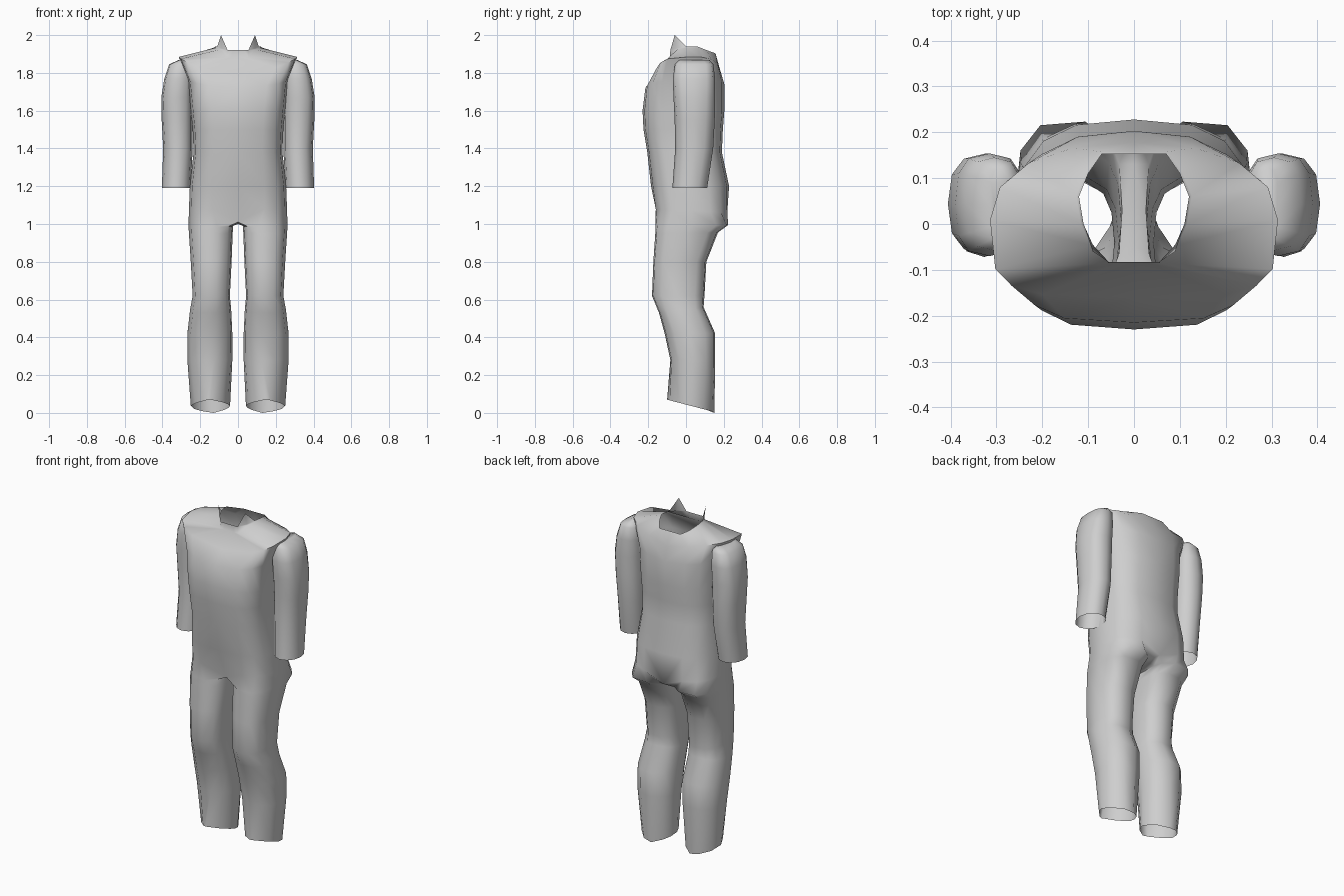
import bpy, bmesh
from math import sin, cos, radians, copysign

cube = bpy.data.objects.get("Cube")
if cube:
    bpy.data.objects.remove(cube)

grey = bpy.data.materials.new("cloth_grey")
grey.use_nodes = True
colour = (0.62, 0.62, 0.62, 1)
grey.diffuse_color = colour
grey.node_tree.nodes["Principled BSDF"].inputs["Base Color"].default_value = colour


def rounded(angle, x0, x1, y0, y1, front, back):
    """Point on an oval; -90 degrees is the front, 0 the outer side.
    The front and back powers run from boxy (low) to diamond (high)."""
    c, s = cos(radians(angle)), sin(radians(angle))
    power = front if s < 0 else back
    c = copysign(abs(c) ** power, c) if abs(c) > 1e-6 else 0
    s = copysign(abs(s) ** power, s) if abs(s) > 1e-6 else 0
    return (x0 + x1 + (x1 - x0) * c) / 2, (y0 + y1 + (y1 - y0) * s) / 2


def bridge(bm, a, b, closed):
    for i in range(len(a) if closed else len(a) - 1):
        j = (i + 1) % len(a)
        bm.faces.new((a[i], a[j], b[j], b[i]))


def finish(bm, name, sharp):
    bmesh.ops.recalc_face_normals(bm, faces=bm.faces)
    mesh = bpy.data.meshes.new(name)
    bm.to_mesh(mesh)
    bm.free()
    mesh.materials.append(grey)
    ob = bpy.data.objects.new(name, mesh)
    bpy.context.collection.objects.link(ob)
    mirror = ob.modifiers.new("mirror", "MIRROR")
    mirror.use_clip = True
    bpy.ops.object.select_all(action="DESELECT")
    ob.select_set(True)
    bpy.context.view_layer.objects.active = ob
    bpy.ops.object.shade_smooth_by_angle(angle=radians(sharp))


# Suit: half of the torso and one leg, mirrored
bm = bmesh.new()
torso_angles = [-90 + 22.5 * i for i in range(9)]
leg_angles = [-135 + 33.75 * i for i in range(9)] + [157.5, 180, 202.5]

# Neck opening, from front to back, with a low stand at the front
neck_points = [(0, -.083, 1.92), (.03, -.083, 1.92), (.055, -.083, 1.92),
               (.09, -.045, 1.93), (.11, 0, 1.94), (.12, .06, 1.94),
               (.1, .11, 1.92), (.07, .153, 1.905), (0, .153, 1.905)]
neck = [bm.verts.new(p) for p in neck_points]
collar = [bm.verts.new((x * 1.05, y * 1.03, z - (.038 if y < -.05 else .006)))
          for x, y, z in neck_points]
bridge(bm, neck, collar, False)

# Collar point
tip = bm.verts.new((.09, -.06, 2.0))
bm.faces.new((neck[2], neck[3], tip))
bm.faces.new((neck[3], neck[4], tip))

# Torso: front height, back height, side lift, half width, front, back, powers
torso = [(1.80, 1.825, .072, .314, -.16, .178, .47, .9),
         (1.72, 1.74, .03, .265, -.215, .203, .58, .8),
         (1.60, 1.60, 0, .25, -.23, .203, .62, .75),
         (1.50, 1.50, 0, .24, -.225, .195, .62, .72),
         (1.38, 1.38, 0, .235, -.205, .19, .62, .7),
         (1.20, 1.20, 0, .255, -.185, .228, .62, .74),
         (1.08, 1.06, 0, .26, -.17, .23, .65, .74)]
previous = collar
for zf, zb, lift, w, yf, yb, front, back in torso:
    ring = []
    for a in torso_angles:
        x, y = rounded(a, -w, w, yf, yb, front, back)
        z = zf + (zb - zf) * (1 + sin(radians(a))) / 2 + lift * cos(radians(a))
        ring.append(bm.verts.new((x, y, z)))
    bridge(bm, previous, ring, False)
    previous = ring

# Crotch: drop the middle and add the strip between the legs
previous[0].co.yz = (-.11, 1.01)
previous[-1].co.yz = (.215, 1.01)
crotch = [bm.verts.new((0, y, 1.0)) for y in (.13, .04, -.05)]
previous = previous + crotch

# Leg: front height, back height, inner, outer, front, back, powers
leg = [(.985, .995, .026, .262, -.165, .226, .75, .7),
       (.95, .955, .028, .26, -.165, .172, .75, .75),
       (.80, .80, .034, .25, -.175, .11, .78, .8),
       (.62, .62, .043, .24, -.182, .10, .8, .8),
       (.53, .56, .036, .254, -.145, .095, .8, .8),
       (.42, .42, .03, .268, -.115, .157, .85, .9),
       (.28, .28, .03, .268, -.085, .157, .95, .95),
       (.07, .005, .042, .25, -.1, .15, 1.45, 1.1)]
for zf, zb, x0, x1, yf, yb, front, back in leg:
    ring = []
    for a in leg_angles:
        x, y = rounded(a, x0, x1, yf, yb, front, back)
        z = zf + (zb - zf) * (y - yf) / (yb - yf)
        ring.append(bm.verts.new((x, y, z)))
    bridge(bm, previous, ring, True)
    previous = ring

# Pull the lowest and foremost hem points out to the full outline
low = min(previous, key=lambda v: v.co.z)
low.co.yz = (.15, 0)
tip_front = min(previous, key=lambda v: v.co.y)
tip_front.co = (.146, -.1, .07)
finish(bm, "suit_body", 65)

# Sleeves: height, inner, outer, front, back, power; closed top, open cuff
bm = bmesh.new()
sleeve = [(1.868, .265, .315, -.04, .125, .75),
          (1.845, .245, .365, -.058, .145, .7),
          (1.77, .24, .39, -.07, .154, .72),
          (1.67, .24, .406, -.066, .154, .78),
          (1.55, .24, .404, -.06, .152, .85),
          (1.40, .24, .396, -.057, .144, .9),
          (1.19, .25, .403, -.072, .112, 1)]
previous = None
for z, x0, x1, yf, yb, power in sleeve:
    ring = [bm.verts.new((*rounded(30 * i, x0, x1, yf, yb, power, power), z))
            for i in range(12)]
    if previous:
        bridge(bm, previous, ring, True)
    else:
        bm.faces.new(ring)
    previous = ring
finish(bm, "sleeves", 60)
